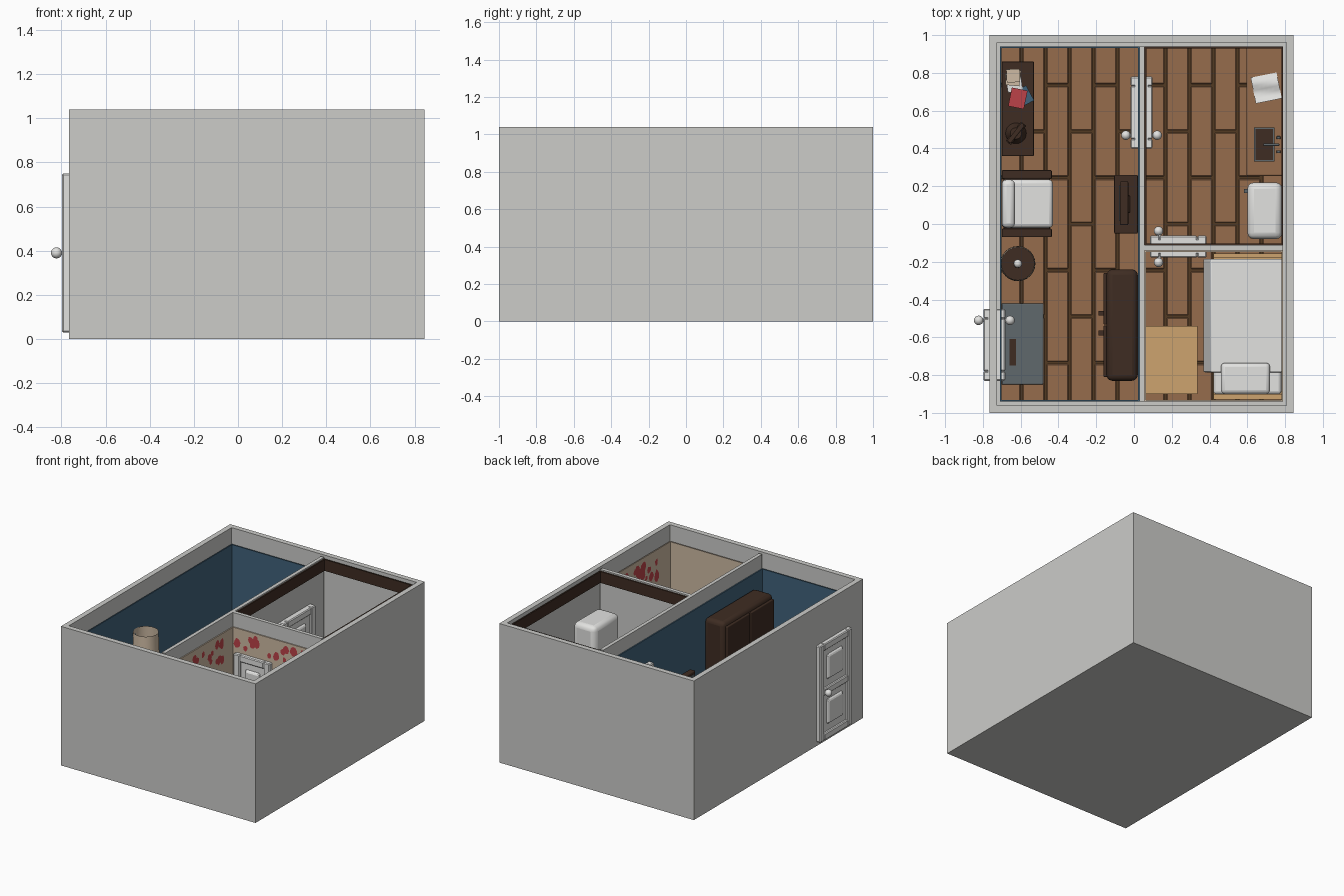
import bpy, bmesh, math, random
from mathutils import Matrix, Vector

if "Cube" in bpy.data.objects:
    bpy.data.objects.remove(bpy.data.objects["Cube"])

random.seed(4)

def mat(name, r, g, b):
    m = bpy.data.materials.new(name)
    f = lambda c: (c / 255 / 12.92) if c < 10 else ((c / 255 + 0.055) / 1.055) ** 2.4
    m.diffuse_color = (f(r), f(g), f(b), 1)
    m.use_nodes = True
    m.node_tree.nodes["Principled BSDF"].inputs["Base Color"].default_value = m.diffuse_color
    return m

WALL = mat("wall_grey", 204, 204, 201)
WHITE = mat("white", 226, 226, 224)
FLOOR = mat("floor_wood", 150, 108, 76)
DARK = mat("dark_wood", 62, 44, 34)
GAP = mat("floor_gap", 82, 58, 34)
BLUE = mat("wall_blue", 64, 98, 122)
BEIGE = mat("wall_beige", 205, 186, 163)
RED = mat("red", 188, 66, 72)
TAN = mat("tan_wood", 206, 163, 110)
SLATE = mat("slate_grey", 96, 104, 108)

def finish(name, bm, m, bevel=0, smooth=False):
    bmesh.ops.recalc_face_normals(bm, faces=bm.faces)
    me = bpy.data.meshes.new(name)
    bm.to_mesh(me)
    bm.free()
    ob = bpy.data.objects.new(name, me)
    bpy.context.collection.objects.link(ob)
    me.materials.append(m)
    if bevel:
        md = ob.modifiers.new("bevel", "BEVEL")
        md.width, md.segments, md.limit_method = bevel, 3, "ANGLE"
    if smooth or bevel:
        bpy.ops.object.select_all(action="DESELECT")
        bpy.context.view_layer.objects.active = ob
        ob.select_set(True)
        bpy.ops.object.shade_smooth_by_angle(angle=math.radians(35))
    return ob

def add_box(bm, x0, x1, y0, y1, z0, z1):
    mx = Matrix.Translation(((x0 + x1) / 2, (y0 + y1) / 2, (z0 + z1) / 2)) @ Matrix.Diagonal((x1 - x0, y1 - y0, z1 - z0, 1))
    return bmesh.ops.create_cube(bm, size=1, matrix=mx)["verts"]

def boxes(name, m, dims, bevel=0):
    bm = bmesh.new()
    for d in dims:
        add_box(bm, *d)
    return finish(name, bm, m, bevel)

def cone(name, m, x, y, z0, z1, r0, r1, caps=True, n=24):
    bm = bmesh.new()
    bmesh.ops.create_cone(bm, cap_ends=caps, segments=n, radius1=r0, radius2=r1, depth=z1 - z0,
                          matrix=Matrix.Translation((x, y, (z0 + z1) / 2)))
    return finish(name, bm, m, smooth=True)

def ball(name, m, c, r):
    bm = bmesh.new()
    bmesh.ops.create_uvsphere(bm, u_segments=16, v_segments=10, radius=r, matrix=Matrix.Translation(c))
    return finish(name, bm, m, smooth=True)

# outer shell: box with its top inset and sunk
X0, X1, Y0, Y1 = -0.71, 0.79, -0.94, 0.94
boxes("base_slab", WALL, [(-0.765, 0.845, -1, 1, 0, 0.015)])
bm = bmesh.new()
add_box(bm, -0.765, 0.845, -1, 1, 0, 1.04)
top = max(bm.faces, key=lambda f: f.calc_center_median().z)
bmesh.ops.inset_region(bm, faces=[top], thickness=0.055)
inner = bmesh.ops.extrude_face_region(bm, geom=[top])
bmesh.ops.translate(bm, vec=(0, 0, -1.025), verts=[v for v in inner["geom"] if isinstance(v, bmesh.types.BMVert)])
bmesh.ops.delete(bm, geom=[top], context="FACES")
finish("outer_walls", bm, WALL)

# plank floor
boxes("sub_floor", GAP, [(X0, X1, Y0, Y1, 0.012, 0.022)])
planks = []
for i in range(12):
    xa, xb = max(X0, -0.715 + 0.127 * i), min(X1, -0.602 + 0.127 * i)
    for k in range(-3, 3):
        ya = 0.245 + 0.49 * k + (0 if i % 2 == 0 else 0.245)
        a, b = max(Y0, ya + 0.007), min(Y1, ya + 0.483)
        if b - a > 0.02 and xb - xa > 0.01:
            planks.append((xa, xb, a, b, 0.02, 0.03))
ob = boxes("floor_planks", FLOOR, planks)
md = ob.modifiers.new("bevel", "BEVEL")
md.width, md.segments = 0.004, 1

# partitions
boxes("long_partition", WALL, [(0.028, 0.055, Y0, Y1, 0.02, 1.035)])
boxes("short_partition", WALL, [(0.055, X1, -0.14, -0.112, 0.02, 1.035)])

# coloured wall panels lining each room
def lining(name, m, x0, x1, y0, y1, z0, z1, t):
    boxes(name, m, [(x0, x0 + t, y0, y1, z0, z1), (x1 - t, x1, y0, y1, z0, z1),
                    (x0, x1, y0, y0 + t, z0, z1), (x0, x1, y1 - t, y1, z0, z1)])
lining("blue_panels", BLUE, X0, 0.028, Y0, Y1, 0.02, 0.93, 0.008)
lining("beige_panels", BEIGE, 0.055, X1, Y0, -0.14, 0.02, 0.93, 0.008)
lining("kitchen_crown", DARK, 0.055, X1, -0.112, Y1, 0.94, 1.025, 0.01)

# red blotches on bedroom panels (origin, along direction, normal)
bm = bmesh.new()
def blotches(o, u, n, u0, u1, z0, z1, count):
    o, u, n = Vector(o), Vector(u), Vector(n)
    for _ in range(count):
        c = o + u * random.uniform(u0, u1) + Vector((0, 0, random.uniform(z0, z1)))
        s, ph = random.uniform(0.016, 0.036), random.random() * 6
        ring = [c + n * random.uniform(0.002, 0.0021) + (u * math.cos(a) + Vector((0, 0, 1.3 * math.sin(a)))) * s * random.uniform(0.7, 1.1)
                for a in [ph + j * math.tau / 8 for j in range(8)]]
        bm.faces.new([bm.verts.new(p) for p in ring])
blotches((0.782, 0, 0), (0, 1, 0), (-1, 0, 0), -0.78, -0.22, 0.68, 0.89, 34)
blotches((0, -0.148, 0), (1, 0, 0), (0, -1, 0), 0.1, 0.7, 0.78, 0.89, 16)
blotches((0.063, 0, 0), (0, 1, 0), (1, 0, 0), -0.75, -0.25, 0.72, 0.89, 18)
finish("red_blotches", bm, RED)

# two-panel doors, relief and knob on both sides of the wall
def door(name, cx, cy, w, along_y, knob_u):
    mx = Matrix.Translation((cx, cy, 0)) @ (Matrix.Rotation(math.pi / 2, 4, "Z") if along_y else Matrix.Identity(4))
    h, a, z0, z1, e = w / 2, 0.058, 0.03, 0.75, 0.05
    bm = bmesh.new()
    add_box(bm, -h, h, -0.04, 0.04, z0, z1)
    for d in [(-h, -h + e, -a, a, z0, z1), (h - e, h, -a, a, z0, z1), (-h + e, h - e, -a, a, z0, z0 + e),
              (-h + e, h - e, -a, a, z1 - e, z1), (-h + e, h - e, -a, a, 0.365, 0.415)]:
        add_box(bm, *d)
    for p0, p1 in [(z0 + e, 0.365), (0.415, z1 - e)]:
        for s in (1, -1):
            vs = add_box(bm, -h + e + 0.025, h - e - 0.025, min(0, s * 0.056), max(0, s * 0.056), p0 + 0.025, p1 - 0.025)
            c = Vector((0, 0, (p0 + p1) / 2))
            for v in vs:
                if abs(v.co.y) > 0.05:
                    v.co.x *= 0.7
                    v.co.z = c.z + (v.co.z - c.z) * 0.7
    bm.transform(mx)
    ob = finish(name, bm, WHITE)
    md = ob.modifiers.new("bevel", "BEVEL")
    md.width, md.segments = 0.006, 1
    for s in (1, -1):
        ball(name + "_knob", WHITE, mx @ Vector((knob_u, s * 0.083, 0.39)), 0.025)
    bm = bmesh.new()
    add_box(bm, knob_u - 0.009, knob_u + 0.009, -0.075, 0.075, 0.381, 0.399)
    bm.transform(mx)
    finish(name + "_knob_stem", bm, WHITE)
door("front_door", -0.7395, -0.64, 0.38, True, 0.13)
door("kitchen_door", 0.04, 0.59, 0.38, True, -0.12)
door("bedroom_door", 0.235, -0.12, 0.30, False, -0.105)

# door mat
boxes("door_mat", SLATE, [(-0.70, -0.48, -0.85, -0.42, 0.03, 0.042)], 0.006)
boxes("mat_stripe", DARK, [(-0.66, -0.625, -0.75, -0.61, 0.042, 0.046)])

# wardrobe
boxes("wardrobe_body", DARK, [(-0.145, 0.02, -0.83, -0.24, 0.03, 0.83)], 0.03)
boxes("wardrobe_doors", DARK, [(-0.162, -0.14, -0.81, -0.538, 0.08, 0.80), (-0.162, -0.14, -0.532, -0.26, 0.08, 0.80)], 0.006)
boxes("wardrobe_handles", DARK, [(-0.188, -0.16, -0.59, -0.565, 0.40, 0.47), (-0.188, -0.16, -0.485, -0.46, 0.40, 0.47)])

# television on a stand
boxes("tv_stand", DARK, [(-0.105, 0.02, -0.05, 0.26, 0.03, 0.28)], 0.006)
boxes("tv_body", DARK, [(-0.075, -0.03, -0.005, 0.225, 0.30, 0.55), (-0.08, -0.02, 0.06, 0.15, 0.28, 0.31)], 0.006)
boxes("tv_screen", SLATE, [(-0.079, -0.074, 0.015, 0.205, 0.325, 0.53)])

# desk with books and telephone
boxes("desk", DARK, [(-0.70, -0.53, 0.36, 0.86, 0.34, 0.37), (-0.70, -0.55, 0.38, 0.50, 0.03, 0.34),
                     (-0.70, -0.55, 0.72, 0.84, 0.03, 0.34)], 0.004)
def book(m, x, y, z, w, d, ang):
    ob = boxes("book", m, [(-w / 2, w / 2, -d / 2, d / 2, 0, 0.016)])
    ob.location, ob.rotation_euler = (x, y, z), (0, 0, ang)
book(WHITE, -0.635, 0.75, 0.37, 0.08, 0.10, 0.15)
book(BEIGE, -0.64, 0.775, 0.386, 0.075, 0.085, -0.1)
book(BEIGE, -0.64, 0.785, 0.402, 0.07, 0.07, 0.05)
book(BLUE, -0.585, 0.675, 0.37, 0.08, 0.09, 0.5)
book(RED, -0.615, 0.665, 0.387, 0.085, 0.10, -0.2)
cone("phone_base", DARK, -0.625, 0.48, 0.37, 0.42, 0.055, 0.03)
ob = boxes("phone_handset", DARK, [(-0.06, 0.06, -0.012, 0.012, 0.02, 0.04), (-0.065, -0.03, -0.018, 0.018, 0, 0.035),
                                   (0.03, 0.065, -0.018, 0.018, 0, 0.035)], 0.005)
ob.location, ob.rotation_euler = (-0.625, 0.48, 0.42), (0, 0, 0.9)

# armchair
boxes("chair_arms", DARK, [(-0.70, -0.435, 0.24, 0.285, 0.24, 0.27), (-0.70, -0.435, -0.07, -0.025, 0.24, 0.27)]
      + [(x, x + 0.035, y, y + 0.035, 0.03, 0.24) for x in (-0.69, -0.48) for y in (-0.065, 0.245)]
      + [(-0.69, -0.445, -0.03, 0.245, 0.10, 0.13)], 0.005)
boxes("chair_seat", WHITE, [(-0.70, -0.43, -0.02, 0.235, 0.13, 0.21)], 0.02)
boxes("chair_back", WHITE, [(-0.70, -0.63, -0.02, 0.235, 0.18, 0.45)], 0.025)

# side table and lamp
LX, LY = -0.615, -0.21
cone("side_table_top", DARK, LX, LY, 0.37, 0.40, 0.093, 0.093)
cone("side_table_leg", DARK, LX, LY, 0.05, 0.37, 0.02, 0.02)
cone("side_table_foot", DARK, LX, LY, 0.03, 0.05, 0.07, 0.05)
cone("lamp_stem", DARK, LX, LY, 0.40, 0.60, 0.022, 0.012)
ball("lamp_bulb", WHITE, (LX, LY, 0.62), 0.022)
cone("lamp_shade", BEIGE, LX, LY, 0.57, 0.74, 0.092, 0.086, False)

# kitchen counter with sink
boxes("counter_body", FLOOR, [(0.61, X1, 0.26, Y1, 0.03, 0.33)])
boxes("counter_top", FLOOR, [(0.595, X1, 0.255, Y1, 0.33, 0.36)], 0.008)
boxes("sink_basin", DARK, [(0.64, 0.74, 0.335, 0.505, 0.358, 0.364)])
boxes("sink_rim", SLATE, [(0.635, 0.643, 0.33, 0.51, 0.355, 0.37), (0.737, 0.745, 0.33, 0.51, 0.355, 0.37),
                          (0.643, 0.737, 0.33, 0.338, 0.355, 0.37), (0.643, 0.737, 0.502, 0.51, 0.355, 0.37)])
boxes("faucet", SLATE, [(0.755, 0.769, 0.413, 0.427, 0.36, 0.44), (0.685, 0.769, 0.413, 0.427, 0.43, 0.444),
                        (0.755, 0.775, 0.375, 0.39, 0.36, 0.385), (0.755, 0.775, 0.45, 0.465, 0.36, 0.385)], 0.003)
# creased sheet lying on the counter
bm = bmesh.new()
bmesh.ops.create_grid(bm, x_segments=6, y_segments=6, size=0.07)
for v in bm.verts:
    v.co.z = 0.012 + 0.009 * math.sin(v.co.y * 60 + v.co.x * 12)
bm.transform(Matrix.Translation((0.70, 0.72, 0.36)) @ Matrix.Rotation(0.2, 4, "Z"))
finish("creased_sheet", bm, WHITE, smooth=True)

# fridge
boxes("fridge", WHITE, [(0.60, 0.785, -0.08, 0.22, 0.04, 0.77)], 0.035)
boxes("fridge_handle", SLATE, [(0.582, 0.602, 0.165, 0.185, 0.42, 0.58)])

# bed
boxes("bed_frame", TAN, [(0.42, 0.78, -0.93, -0.90, 0.03, 0.42), (0.42, 0.78, -0.18, -0.155, 0.03, 0.30),
                         (0.42, 0.78, -0.90, -0.18, 0.08, 0.13)])
boxes("mattress", WHITE, [(0.42, 0.78, -0.90, -0.185, 0.13, 0.22)], 0.015)
boxes("pillow", WHITE, [(0.46, 0.72, -0.90, -0.735, 0.215, 0.275)], 0.022)
bm = bmesh.new()
prof = [(0.365, 0.07), (0.405, 0.235), (0.785, 0.24), (0.785, 0.20), (0.42, 0.20), (0.385, 0.07)]
f = bm.faces.new([bm.verts.new((x, -0.785, z)) for x, z in prof])
ext = bmesh.ops.extrude_face_region(bm, geom=[f])
bmesh.ops.translate(bm, vec=(0, 0.6, 0), verts=[v for v in ext["geom"] if isinstance(v, bmesh.types.BMVert)])
finish("blanket", bm, WHITE, 0.008)

# bedside cabinet
boxes("bedside_cabinet", TAN, [(0.063, 0.335, -0.90, -0.54, 0.03, 0.28)])
